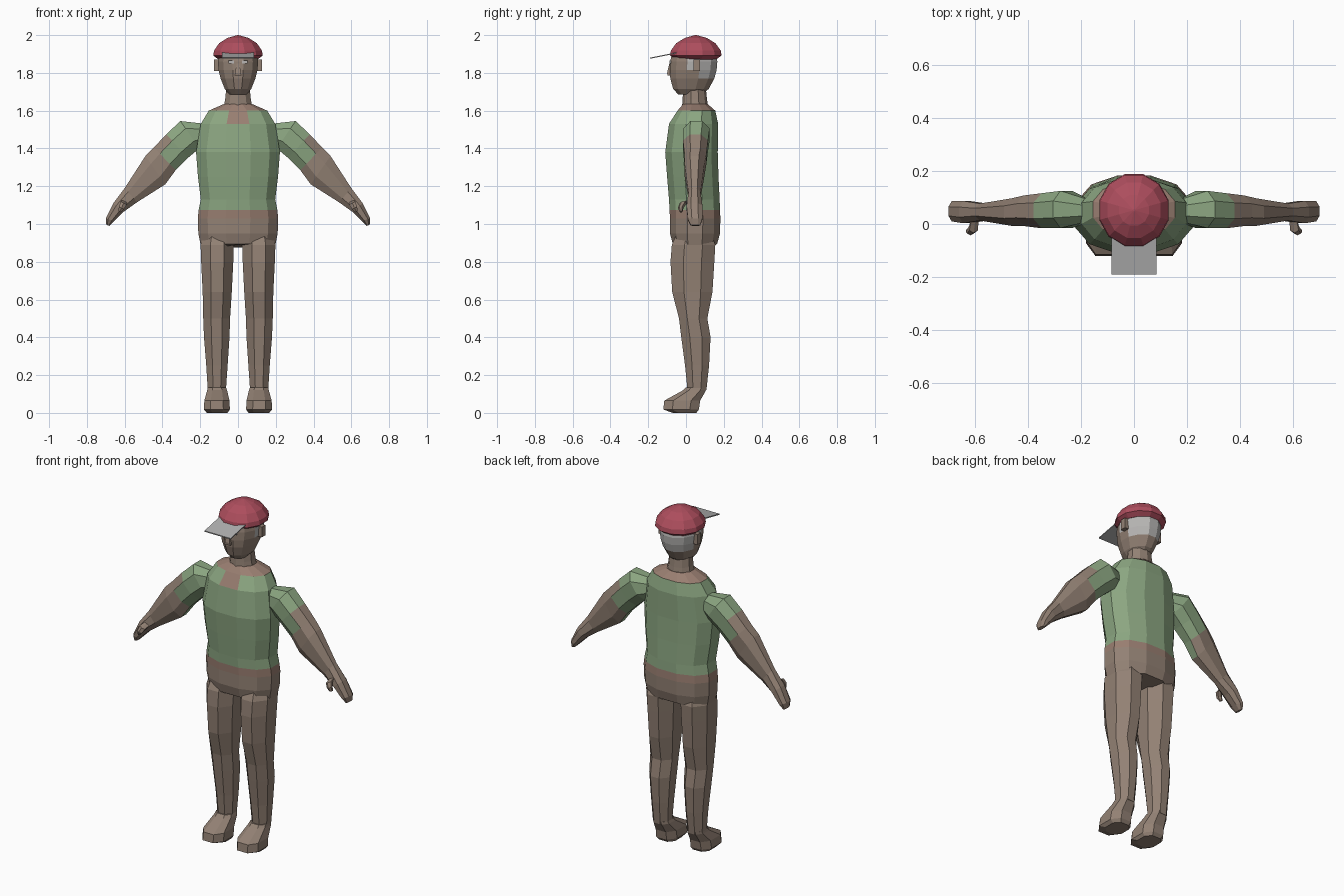
import bpy, bmesh, math
from mathutils import Vector

cube = bpy.data.objects.get("Cube")
if cube:
    bpy.data.objects.remove(cube)


def material(name, rgb):
    m = bpy.data.materials.new(name)
    m.use_nodes = True
    m.diffuse_color = (*rgb, 1)
    m.node_tree.nodes["Principled BSDF"].inputs["Base Color"].default_value = (*rgb, 1)
    return m


BROWN = material("brown", (0.29, 0.22, 0.175))
ROSE = material("rose brown", (0.32, 0.21, 0.165))
GREEN = material("shirt green", (0.26, 0.38, 0.22))
RED = material("cap red", (0.42, 0.075, 0.11))
GREY = material("brim grey", (0.44, 0.44, 0.44))
HAIR = material("hair grey", (0.48, 0.47, 0.46))


def make(name, bm, mats, rule=None):
    bmesh.ops.recalc_face_normals(bm, faces=bm.faces[:])
    mesh = bpy.data.meshes.new(name)
    if rule:
        for f in bm.faces:
            f.material_index = rule(f.calc_center_median())
    bm.to_mesh(mesh)
    bm.free()
    for m in mats:
        mesh.materials.append(m)
    ob = bpy.data.objects.new(name, mesh)
    bpy.context.collection.objects.link(ob)
    return ob


def loft(name, rings, mats, rule=None):
    """Skin a list of equal-sized point rings and close both ends."""
    bm = bmesh.new()
    loops = [[bm.verts.new(p) for p in r] for r in rings]
    n = len(loops[0])
    for a, b in zip(loops, loops[1:]):
        for i in range(n):
            j = (i + 1) % n
            bm.faces.new((a[i], a[j], b[j], b[i]))
    bm.faces.new(loops[0])
    bm.faces.new(loops[-1])
    return make(name, bm, mats, rule)


def ring(center, u, v, n, power=1.0):
    """Polygon with flat sides facing u and v, reaching exactly as far as u and v."""
    def shape(t):
        return math.copysign(abs(t) ** power, t)
    angles = [(i + 0.5) * math.tau / n for i in range(n)]
    k = 1 / shape(math.cos(angles[0]))
    return [Vector(center) + Vector(u) * shape(math.cos(a)) * k
            + Vector(v) * shape(math.sin(a)) * k for a in angles]


def level(z, x0, x1, y0, y1, n, power=1.0):
    return ring(((x0 + x1) / 2, (y0 + y1) / 2, z), ((x1 - x0) / 2, 0, 0),
                (0, (y1 - y0) / 2, 0), n, power)


def flip(rings, s):
    return [[Vector((p.x * s, p.y, p.z)) for p in r] for r in rings]


def box(name, center, size, mat):
    bm = bmesh.new()
    bmesh.ops.create_cube(bm, size=1)
    for v in bm.verts:
        v.co = Vector(center) + v.co * Vector(size)
    return make(name, bm, [mat])


# Torso: trousers, waist band, shirt and neckline
def torso_colour(c):
    if c.z > 1.605 or (c.z > 1.56 and c.y < 0 and abs(c.x) < 0.05):
        return 2
    if c.z > 1.075:
        return 1
    return 2 if c.z > 1.03 else 0


torso = [(0.875, 0.195, -0.07, 0.165), (0.95, 0.21, -0.085, 0.18),
         (1.03, 0.213, -0.085, 0.182), (1.075, 0.208, -0.087, 0.18),
         (1.13, 0.197, -0.09, 0.178), (1.25, 0.212, -0.1, 0.172),
         (1.38, 0.222, -0.11, 0.168), (1.53, 0.197, -0.09, 0.17),
         (1.6, 0.155, -0.045, 0.155), (1.635, 0.075, -0.015, 0.115)]
rings = [level(z, -x, x, a, b, 12, 0.9) for z, x, a, b in torso]
for p in rings[0]:
    if abs(p.x) < 0.09:
        p.z += 0.02
loft("torso", rings, [BROWN, GREEN, ROSE], torso_colour)

# Neck
neck = [(1.61, 0.078, -0.018, 0.115), (1.66, 0.068, -0.015, 0.108), (1.74, 0.06, -0.01, 0.1)]
loft("neck", [level(z, -x, x, a, b, 10) for z, x, a, b in neck], [BROWN])

# Head with hair around the back and sides
head = [(1.685, 0.045, -0.04, 0.08), (1.715, 0.07, -0.068, 0.12), (1.77, 0.092, -0.083, 0.15),
        (1.815, 0.103, -0.086, 0.162), (1.86, 0.107, -0.084, 0.166), (1.92, 0.1, -0.07, 0.155)]


def hair_rule(c):
    return 1 if (c.z > 1.82 and c.y > -0.01) or (c.z > 1.76 and c.y > 0.08) else 0


loft("head", [level(z, -x, x, a, b, 12) for z, x, a, b in head], [BROWN, HAIR], hair_rule)

# Nose, eyes and ears
nose = [(1.785, 0.018, -0.098, -0.07), (1.8, 0.016, -0.1, -0.07), (1.85, 0.007, -0.088, -0.07)]
loft("nose", [level(z, -x, x, a, b, 4) for z, x, a, b in nose], [BROWN])
for s, side in ((1, "left"), (-1, "right")):
    box(side + "_eye", (s * 0.035, -0.083, 1.858), (0.03, 0.009, 0.014), HAIR)
    box(side + "_ear", (s * 0.113, 0.058, 1.84), (0.026, 0.034, 0.06), BROWN)

# Cap dome and flat brim
cap = [(1.872, 0.105), (1.892, 0.131), (1.918, 0.127), (1.957, 0.1), (1.985, 0.056), (2.0, 0.004)]
loft("cap", [level(z, -r, r, 0.052 - r * 1.04, 0.052 + r * 1.04, 12) for z, r in cap], [RED])
brim = box("cap_brim", (0, -0.12, 1.892), (0.17, 0.14, 0.006), GREY)
for v in brim.data.vertices:
    v.co.z += (v.co.y + 0.12) * 0.2

# Arm sections: upper edge x z, lower edge x z, centre y, half depth
arm = [(0.17, 1.53, 0.16, 1.43, 0.05, 0.04), (0.305, 1.545, 0.205, 1.4, 0.055, 0.07),
       (0.38, 1.475, 0.265, 1.35, 0.05, 0.066), (0.445, 1.405, 0.33, 1.285, 0.05, 0.058),
       (0.49, 1.36, 0.385, 1.21, 0.045, 0.052), (0.6, 1.19, 0.535, 1.115, 0.045, 0.032),
       (0.66, 1.11, 0.605, 1.065, 0.045, 0.042), (0.7, 1.03, 0.655, 1.015, 0.048, 0.038),
       (0.697, 0.995, 0.68, 0.99, 0.05, 0.025)]


def arm_ring(ux, uz, lx, lz, y, d):
    return ring(((ux + lx) / 2, y, (uz + lz) / 2), ((ux - lx) / 2, 0, (uz - lz) / 2),
                (0, d, 0), 8, 0.9)


# Leg and foot sections: height, inner x, outer x, front y, back y
leg = [(0.99, 0.04, 0.17, -0.03, 0.12), (0.89, 0.022, 0.198, -0.075, 0.155),
       (0.8, 0.025, 0.195, -0.082, 0.15), (0.64, 0.033, 0.187, -0.073, 0.14),
       (0.5, 0.042, 0.184, -0.037, 0.113), (0.4, 0.045, 0.18, -0.025, 0.13),
       (0.25, 0.055, 0.168, -0.005, 0.122), (0.12, 0.064, 0.16, 0.008, 0.108)]
foot = [(0.135, 0.063, 0.16, 0.0, 0.108), (0.12, 0.058, 0.163, -0.015, 0.106),
        (0.065, 0.045, 0.178, -0.115, 0.075), (0.018, 0.043, 0.181, -0.12, 0.068),
        (0.0, 0.055, 0.165, -0.07, 0.055)]

for s, side in ((1, "left"), (-1, "right")):
    # Arm with a short sleeve, and thumb
    loft(side + "_arm", flip([arm_ring(*a) for a in arm], s), [BROWN, GREEN],
         lambda c: 1 if abs(c.x) < 0.37 else 0)
    thumb = [ring(c, (r, 0, r * 0.5), (0, r, 0), 6) for c, r in
             (((0.6, 0.02, 1.12), 0.014), ((0.605, -0.015, 1.11), 0.016),
              ((0.617, -0.028, 1.085), 0.013), ((0.627, -0.026, 1.065), 0.007))]
    loft(side + "_thumb", flip(thumb, s), [BROWN])
    # Leg and foot
    loft(side + "_leg", flip([level(*a, 8) for a in leg], s), [BROWN])
    loft(side + "_foot", flip([level(*a, 8, 0.8) for a in foot], s), [BROWN])
